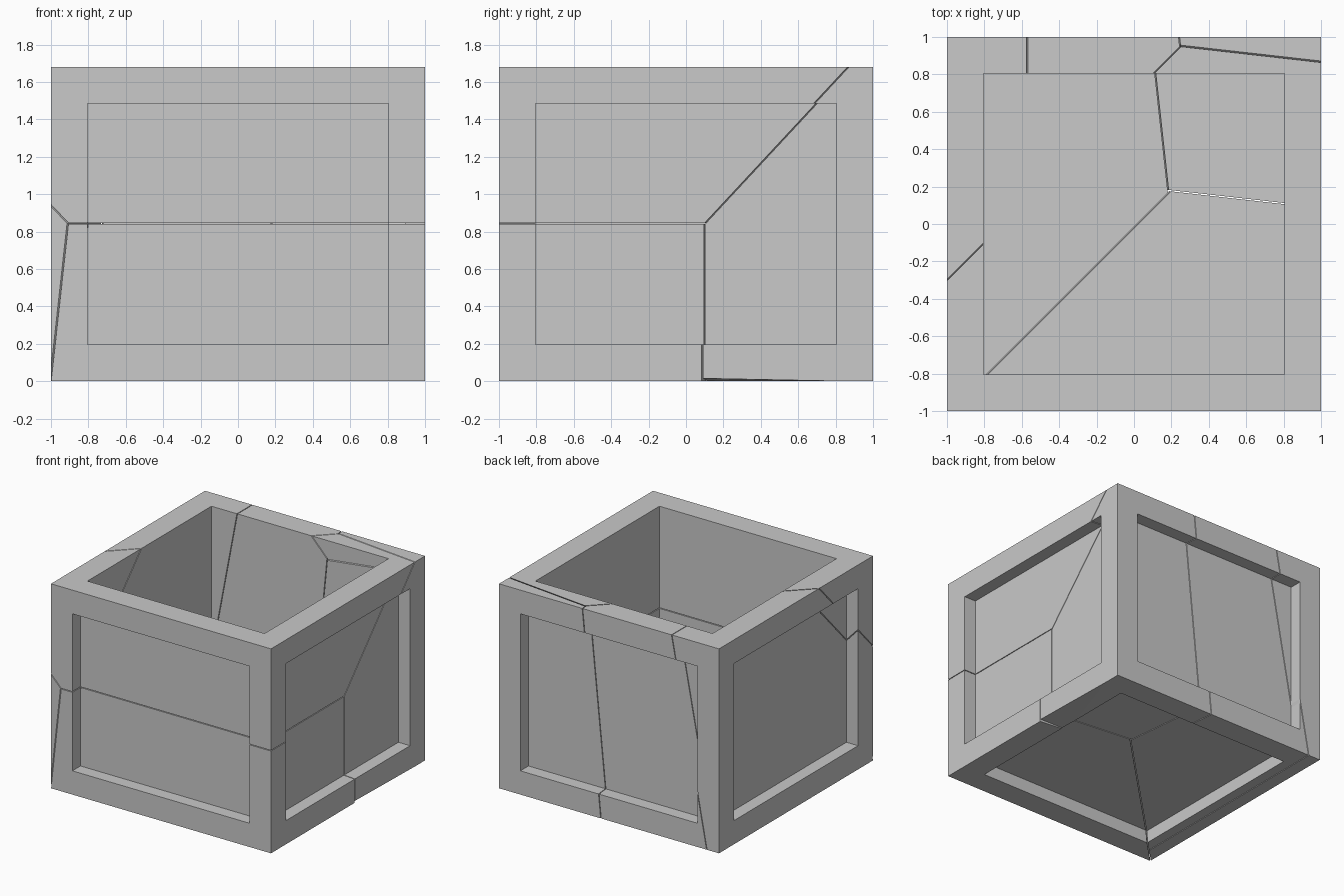
import bpy
import bmesh
from mathutils import Vector

default = bpy.data.objects.get("Cube")
if default:
    bpy.data.objects.remove(default, do_unlink=True)

HEIGHT = 1.68
FRAME = 0.195      # width of the frame around every panel
RECESS = 0.105     # depth of the outer panels
GAP = 0.003        # half the width of a crack

stone = bpy.data.materials.new("stone_grey")
stone.diffuse_color = (0.586, 0.586, 0.586, 1)
stone.use_nodes = True
stone.node_tree.nodes["Principled BSDF"].inputs["Base Color"].default_value = stone.diffuse_color


def block(bm, size, center):
    bmesh.ops.create_cube(bm, size=1)
    bmesh.ops.scale(bm, vec=size, verts=bm.verts)
    bmesh.ops.translate(bm, vec=center, verts=bm.verts)


def make_object(bm, name):
    mesh = bpy.data.meshes.new(name)
    bmesh.ops.recalc_face_normals(bm, faces=bm.faces)
    bm.to_mesh(mesh)
    bm.free()
    mesh.materials.append(stone)
    obj = bpy.data.objects.new(name, mesh)
    bpy.context.collection.objects.link(obj)
    return obj


# Whole crate: framed panels on five sides, deep opening on top
def crate_mesh():
    bm = bmesh.new()
    block(bm, (2, 2, HEIGHT), (0, 0, HEIGHT / 2))
    for face in list(bm.faces):
        normal = face.normal.copy()
        depth = HEIGHT - FRAME if normal.z > 0.5 else RECESS
        bmesh.ops.inset_individual(bm, faces=[face], thickness=FRAME, use_even_offset=True)
        # second ring becomes the walls of the recess
        bmesh.ops.inset_individual(bm, faces=[face], thickness=0)
        bmesh.ops.translate(bm, vec=-normal * depth, verts=face.verts)
    bmesh.ops.remove_doubles(bm, verts=bm.verts, dist=0.0001)
    return bm


# Crack planes: normal and offset
CRACKS = {
    "waist": ((0, 0, 1), 0.843),
    "top_left": ((-1, 1, -0.946), -0.889),
    "base_left": ((-1, 1, 0.11), 0.003),
    "top_right": ((0.113, 1, -0.93), -0.582),
    "base_right": ((0.113, 1, 0), 0.2),
    "back_middle": ((1, 0.11, -0.1), 0.183),
    "back_corner": ((1, 0, -0.19), -0.89),
    "chip": ((-0.0585, 0.0195, 1), -0.0447),
}

# Each shard keeps one side of several cracks
SHARDS = {
    "top_shard": {"waist": 1, "top_left": -1, "top_right": -1},
    "front_base_shard": {"waist": -1, "base_left": -1, "base_right": -1},
    "right_back_shard": {"top_right": 1, "base_right": 1, "back_middle": 1, "chip": 1},
    "back_middle_shard": {"top_left": 1, "base_left": 1, "back_middle": -1, "back_corner": 1},
    "left_back_shard": {"top_left": 1, "base_left": 1, "back_corner": -1},
}


# Convex region bounded by the cracks around one shard
def region_mesh(sides):
    bm = bmesh.new()
    block(bm, (3, 3, 3), (0, 0, HEIGHT / 2))
    for crack, side in sides.items():
        normal, offset = CRACKS[crack]
        n = Vector(normal)
        point = n * (offset / n.length_squared) + n.normalized() * side * GAP
        bmesh.ops.bisect_plane(bm, geom=bm.verts[:] + bm.edges[:] + bm.faces[:],
                               plane_co=point, plane_no=n * side, clear_inner=True)
        bmesh.ops.holes_fill(bm, edges=[e for e in bm.edges if e.is_boundary], sides=0)
    return bm


for name, sides in SHARDS.items():
    shard = make_object(crate_mesh(), name)
    region = make_object(region_mesh(sides), "shard_cutter")
    region.hide_render = True
    cut = shard.modifiers.new("Cut", 'BOOLEAN')
    cut.operation = 'INTERSECT'
    cut.solver = 'EXACT'
    cut.object = region
    bpy.context.view_layer.update()
    evaluated = shard.evaluated_get(bpy.context.evaluated_depsgraph_get())
    result = bpy.data.meshes.new_from_object(evaluated)
    shard.modifiers.clear()
    shard.data = result
    bpy.data.objects.remove(region, do_unlink=True)
